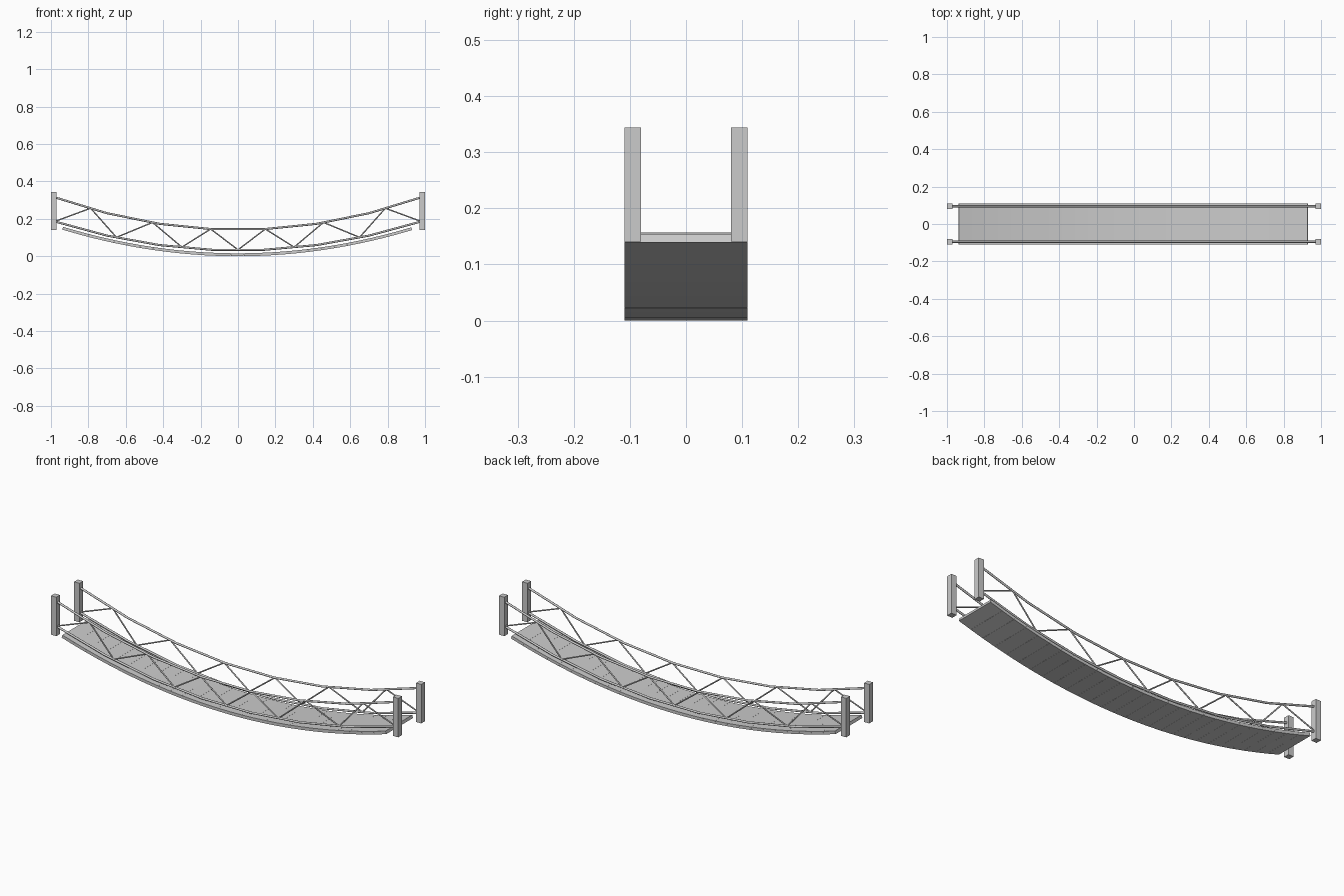
import bpy
import math
from mathutils import Vector, Matrix

if "Cube" in bpy.data.objects:
    bpy.data.objects.remove(bpy.data.objects["Cube"])

grey = bpy.data.materials.new("plain_grey")
grey.use_nodes = True
GREY = (0.6, 0.6, 0.6, 1)
grey.diffuse_color = GREY
grey.node_tree.nodes["Principled BSDF"].inputs["Base Color"].default_value = GREY

RAIL_Y = 0.095
END_X = 0.98


def box(name, size, matrix):
    bpy.ops.mesh.primitive_cube_add(size=1)
    ob = bpy.context.object
    ob.name = name
    ob.data.transform(Matrix.Diagonal((*size, 1)))
    ob.matrix_world = matrix
    ob.data.materials.append(grey)
    return ob


def rod(name, points, radius):
    """Thin round bar following a path of straight segments."""
    curve = bpy.data.curves.new(name, 'CURVE')
    curve.dimensions = '3D'
    curve.bevel_depth = radius
    curve.bevel_resolution = 2
    curve.use_fill_caps = True
    spline = curve.splines.new('POLY')
    spline.points.add(len(points) - 1)
    for p, co in zip(spline.points, points):
        p.co = (*co, 1)
    ob = bpy.data.objects.new(name, curve)
    bpy.context.collection.objects.link(ob)
    curve.materials.append(grey)


# Sagging curves of the hand rail, the lower rail and the deck underside
def hand_z(x):
    return 0.141 + 0.181 * x * x


def lower_z(x):
    return 0.031 + 0.161 * x * x


def deck_z(x):
    return 0.161 * x * x


def chord_z(sag, x):
    """Height on the seven-segment rail at x."""
    t = (x + END_X) / 0.28
    i = min(int(t), 6)
    a, b = sag(-END_X + 0.28 * i), sag(-END_X + 0.28 * (i + 1))
    return a + (b - a) * (t - i)


# Deck planks, each tilted along the sag
COUNT, PITCH, THICK = 27, 0.0693, 0.0155
for i in range(COUNT):
    x = (i - COUNT // 2) * PITCH - 0.004
    slope = math.atan(2 * 0.161 * x)
    up = Vector((-math.sin(slope), 0, math.cos(slope))) * THICK / 2
    place = Matrix.Translation(Vector((x, 0, deck_z(x))) + up)
    length = PITCH / math.cos(slope) - 0.0006
    box("deck_plank", (length, 0.22, THICK), place @ Matrix.Rotation(-slope, 4, 'Y'))

# Zigzag brace stations, alternating lower and hand rail
stations = [0.98, 0.788, 0.65, 0.457, 0.30, 0.146]
stations = [-s for s in stations] + [0] + stations[::-1]

for side, y in (("right", -RAIL_Y), ("left", RAIL_Y)):
    # End posts
    for x in (-0.985, 0.985):
        box(side + "_post", (0.03, 0.03, 0.203), Matrix.Translation((x, y, 0.2425)))
    # Rails
    nodes = [-END_X + 0.28 * i for i in range(8)]
    rod(side + "_hand_rail", [(x, y, hand_z(x)) for x in nodes], 0.0055)
    rod(side + "_lower_rail", [(x, y, lower_z(x)) for x in nodes], 0.0055)
    # Diagonal braces between neighbouring stations
    joints = [(x, y, chord_z(hand_z if i % 2 else lower_z, x))
              for i, x in enumerate(stations)]
    for a, b in zip(joints, joints[1:]):
        rod(side + "_brace", [a, b], 0.0035)
